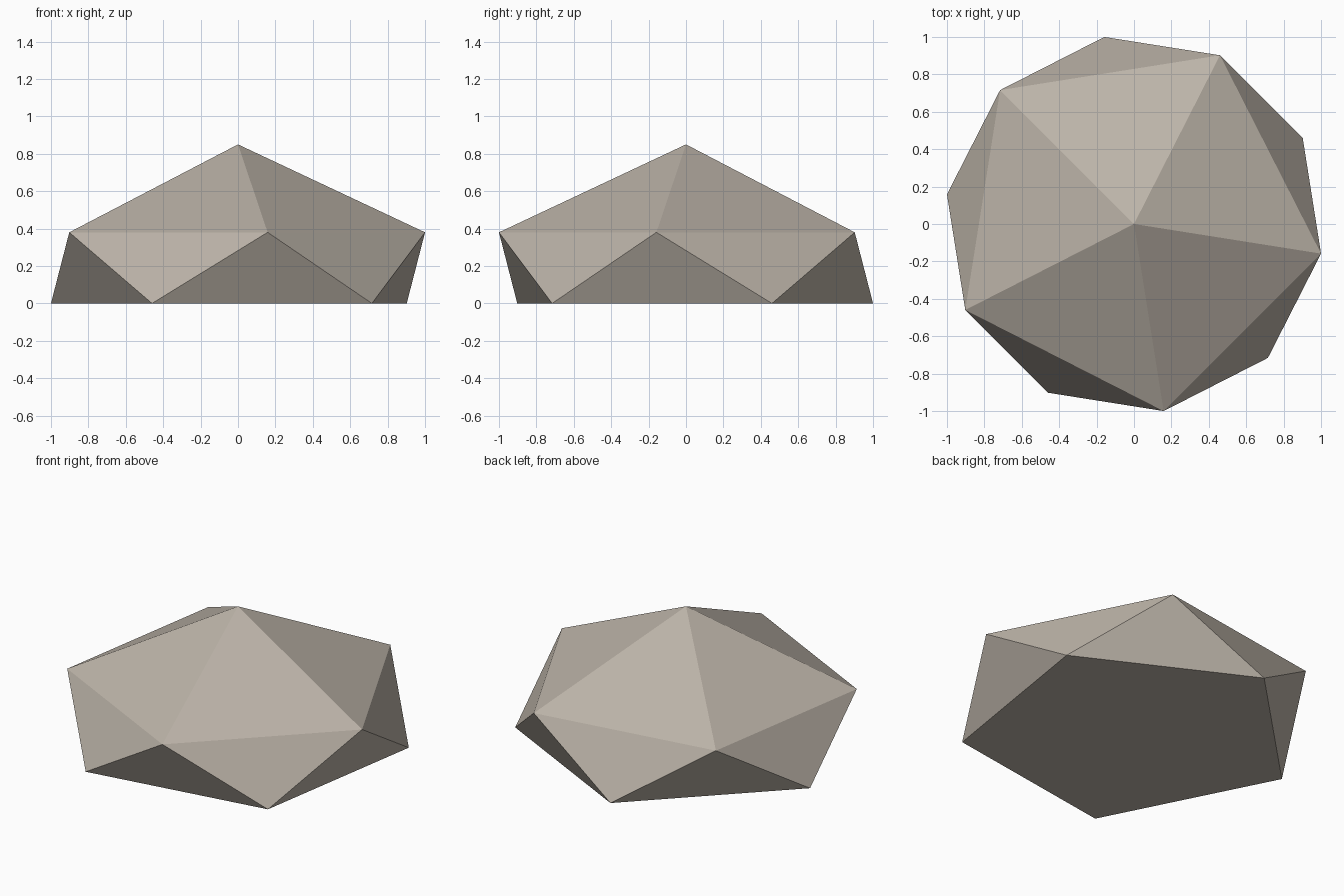
import bpy
import bmesh
from math import cos, sin, radians

cube = bpy.data.objects.get("Cube")
if cube:
    bpy.data.objects.remove(cube, do_unlink=True)

SIDES = 5
STEP = 360 / SIDES
RADIUS = 1 / cos(radians(9))

# Stone colour
stone = bpy.data.materials.new("warm grey stone")
stone.use_nodes = True
colour = (0.50, 0.45, 0.39, 1)
stone.diffuse_color = colour
shader = stone.node_tree.nodes["Principled BSDF"]
shader.inputs["Base Color"].default_value = colour
shader.inputs["Roughness"].default_value = 0.9

bm = bmesh.new()


def ring(start, z):
    """Regular ring of vertices beginning at an angle in degrees."""
    angles = [radians(start + STEP * i) for i in range(SIDES)]
    return [bm.verts.new((RADIUS * cos(a), RADIUS * sin(a), z)) for a in angles]


# Two staggered rings and a peak
lower = ring(27, 0)
upper = ring(63, 0.38)
peak = bm.verts.new((0, 0, 0.85))

# Faceted cap and sides
for i in range(SIDES):
    j = (i + 1) % SIDES
    bm.faces.new((upper[i], upper[j], peak))
    bm.faces.new((lower[i], lower[j], upper[i]))
    bm.faces.new((upper[i], lower[j], upper[j]))

# Flat underside
bm.faces.new(lower[::-1])
bmesh.ops.recalc_face_normals(bm, faces=bm.faces[:])

mesh = bpy.data.meshes.new("rock")
bm.to_mesh(mesh)
bm.free()
mesh.materials.append(stone)
bpy.context.collection.objects.link(bpy.data.objects.new("rock", mesh))
